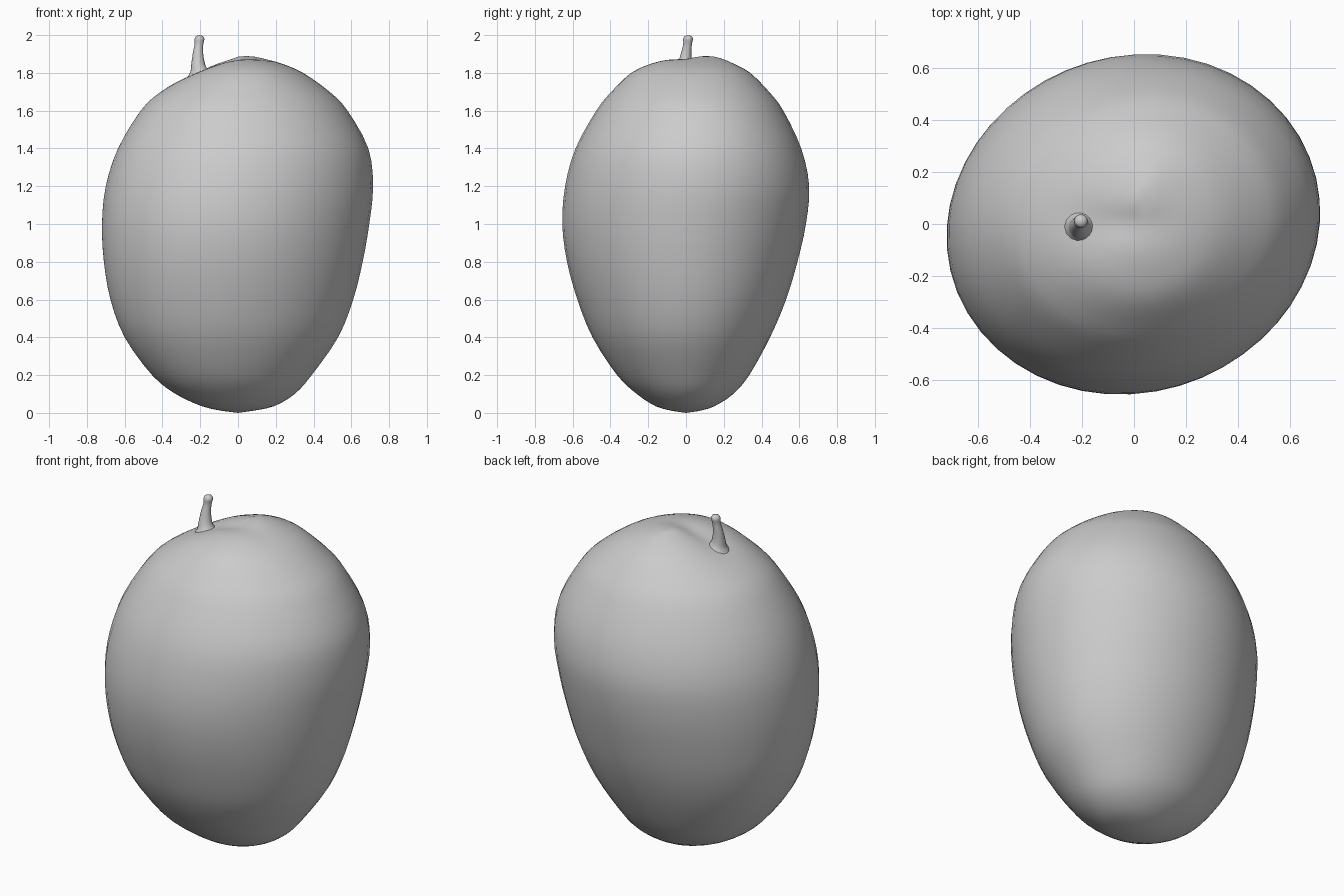
import bpy, bmesh, math
from mathutils import Vector

if "Cube" in bpy.data.objects:
    bpy.data.objects.remove(bpy.data.objects["Cube"])


def spline(rows, steps):
    """Catmull-Rom resample of a list of rows."""
    out = []
    n = len(rows)
    for i in range(n - 1):
        p0, p1, p2, p3 = (Vector(rows[min(max(j, 0), n - 1)]) for j in range(i - 1, i + 3))
        for s in range(steps):
            t = s / steps
            out.append(0.5 * (2 * p1 + (p2 - p0) * t + (2 * p0 - 5 * p1 + 4 * p2 - p3) * t * t
                              + (3 * p1 - p0 - 3 * p2 + p3) * t ** 3))
    out.append(Vector(rows[-1]))
    return out


def loft(name, rings, bottom, top, shape=None):
    """Skin horizontal rings of points and close both ends with a fan."""
    bm = bmesh.new()
    loops = [[bm.verts.new(p) for p in r] for r in rings]
    n = len(loops[0])
    for a, b in zip(loops, loops[1:]):
        for i in range(n):
            j = (i + 1) % n
            bm.faces.new((a[i], a[j], b[j], b[i]))
    lo, hi = bm.verts.new(bottom), bm.verts.new(top)
    for i in range(n):
        j = (i + 1) % n
        bm.faces.new((lo, loops[0][j], loops[0][i]))
        bm.faces.new((hi, loops[-1][i], loops[-1][j]))
    if shape:
        for v in bm.verts:
            shape(v)
    for f in bm.faces:
        f.smooth = True
    me = bpy.data.meshes.new(name)
    bm.to_mesh(me)
    bm.free()
    ob = bpy.data.objects.new(name, me)
    bpy.context.collection.objects.link(ob)
    return ob


def ring(z, x0, x1, y0, y1, n, skew=0.0):
    pts = []
    for i in range(n):
        a = 2 * math.pi * i / n
        k = 1 + skew * math.sin(2 * a)
        pts.append(((x0 + x1) / 2 + (x1 - x0) / 2 * math.cos(a) * k,
                    (y0 + y1) / 2 + (y1 - y0) / 2 * math.sin(a) * k, z))
    return pts


# Fruit body: z, left, right, front, back
profile = [
    (0.010, -0.08, 0.07, -0.07, 0.07),
    (0.035, -0.19, 0.19, -0.16, 0.15),
    (0.10, -0.33, 0.30, -0.26, 0.25),
    (0.20, -0.455, 0.39, -0.365, 0.335),
    (0.40, -0.60, 0.53, -0.495, 0.445),
    (0.60, -0.675, 0.61, -0.575, 0.53),
    (0.80, -0.71, 0.66, -0.63, 0.59),
    (1.00, -0.72, 0.695, -0.655, 0.635),
    (1.20, -0.70, 0.715, -0.64, 0.652),
    (1.40, -0.635, 0.69, -0.585, 0.61),
    (1.60, -0.515, 0.58, -0.475, 0.515),
    (1.70, -0.41, 0.485, -0.395, 0.44),
    (1.80, -0.25, 0.345, -0.29, 0.34),
    (1.85, -0.13, 0.23, -0.18, 0.25),
    (1.875, -0.04, 0.14, -0.07, 0.19),
    (1.888, 0.00, 0.08, 0.03, 0.14),
]


def stem_hollow(v):
    # shallow dip at the stem and a faint groove running towards the crown
    if v.co.z > 1.5:
        dx, dy = v.co.x + 0.2, v.co.y
        v.co.z -= 0.015 * math.exp(-(dx * dx + dy * dy) / 0.015)
        g = math.exp(-(dy / 0.06) ** 2 - ((v.co.x + 0.03) / 0.15) ** 2)
        v.co.z -= 0.015 * g


loft("fruit_body", [ring(*r, 48, 0.03) for r in spline(profile, 3)],
     (0, 0, 0), (0.04, 0.09, 1.89), stem_hollow)

# Stem: centre x, centre y, z, radius
path = [
    (-0.19, -0.01, 1.765, 0.085),
    (-0.20, -0.01, 1.805, 0.053),
    (-0.21, -0.008, 1.84, 0.038),
    (-0.212, 0.0, 1.90, 0.028),
    (-0.207, 0.008, 1.95, 0.023),
    (-0.204, 0.011, 1.98, 0.026),
    (-0.204, 0.011, 1.995, 0.018),
]
loft("stem", [ring(z, x - r, x + r, y - r, y + r, 16) for x, y, z, r in spline(path, 3)],
     (-0.19, -0.01, 1.755), (-0.204, 0.011, 2.0))
